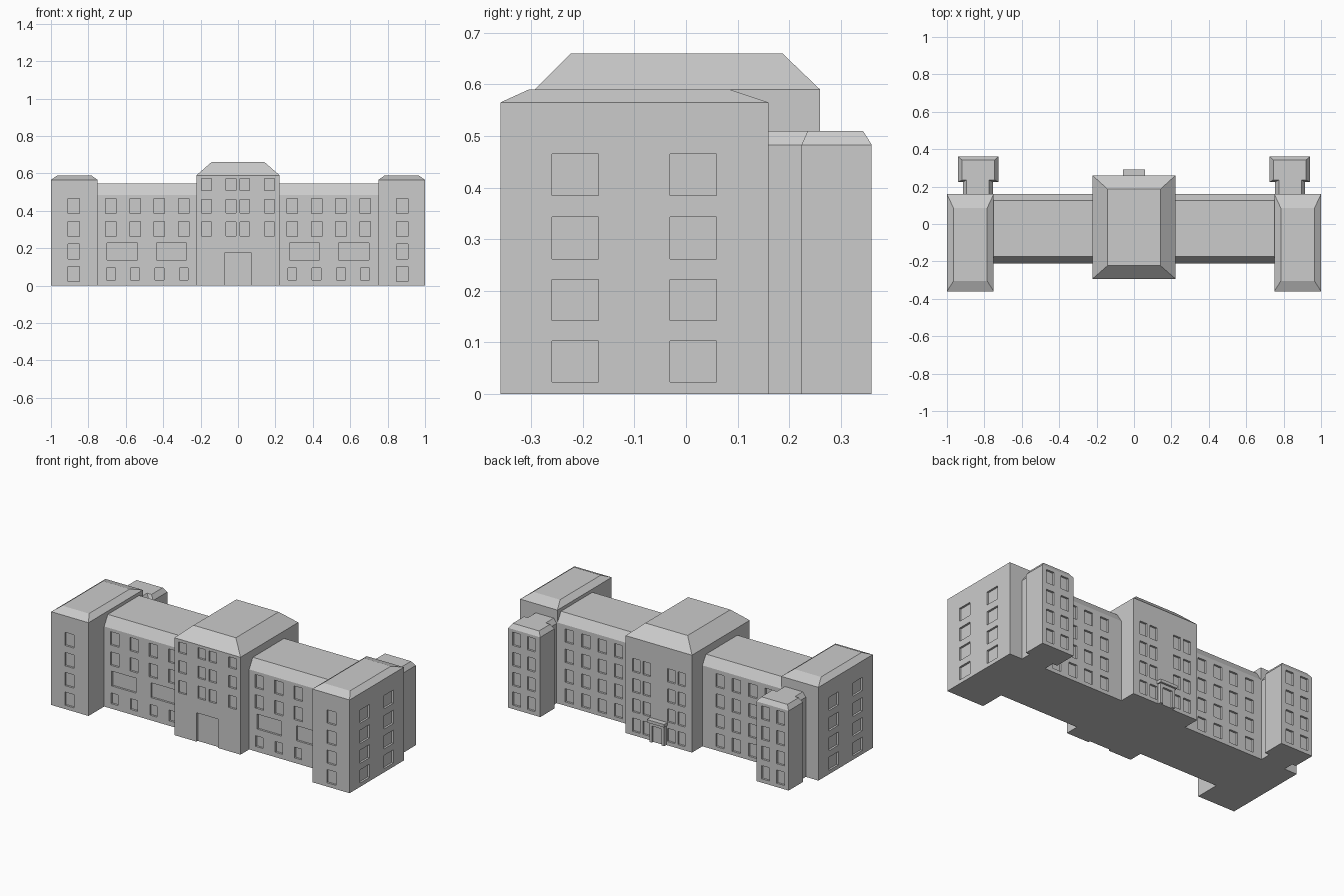
import bpy, bmesh

if "Cube" in bpy.data.objects:
    bpy.data.objects.remove(bpy.data.objects["Cube"])

ROWS = [(0.023, 0.103), (0.142, 0.222), (0.262, 0.343), (0.385, 0.465)]
DEPTH = 0.012


def make(name, bm):
    bmesh.ops.recalc_face_normals(bm, faces=bm.faces)
    me = bpy.data.meshes.new(name)
    bm.to_mesh(me)
    bm.free()
    ob = bpy.data.objects.new(name, me)
    bpy.context.collection.objects.link(ob)
    return ob


def rings(bm, loops):
    # stack of closed loops joined by quads, capped at both ends
    vs = [[bm.verts.new(p) for p in loop] for loop in loops]
    n = len(vs[0])
    for a, b in zip(vs, vs[1:]):
        for i in range(n):
            j = (i + 1) % n
            bm.faces.new((a[i], a[j], b[j], b[i]))
    bm.faces.new(vs[0][::-1])
    bm.faces.new(vs[-1])


def rect(x0, x1, y0, y1, z):
    return [(x0, y0, z), (x1, y0, z), (x1, y1, z), (x0, y1, z)]


def box(bm, x0, x1, y0, y1, z0, z1):
    rings(bm, [rect(x0, x1, y0, y1, z0), rect(x0, x1, y0, y1, z1)])


def hip_block(name, x0, x1, y0, y1, wall, top, dx, front, back):
    # walls plus a cut-off hipped roof
    bm = bmesh.new()
    rings(bm, [rect(x0, x1, y0, y1, 0), rect(x0, x1, y0, y1, wall),
               rect(x0 + dx, x1 - dx, y0 + front, y1 - back, top)])
    return make(name, bm)


def carve(ob, boxes):
    # recess all the openings into the walls
    bm = bmesh.new()
    for b in boxes:
        box(bm, *b)
    cutter = make("window_cutter", bm)
    cutter.hide_render = True
    mod = ob.modifiers.new("windows", 'BOOLEAN')
    mod.operation = 'DIFFERENCE'
    mod.solver = 'EXACT'
    mod.object = cutter
    bpy.context.view_layer.objects.active = ob
    bpy.ops.object.modifier_apply(modifier=mod.name)
    bpy.data.objects.remove(cutter)


def on_y(y, xs, w, rows):
    return [(x - w / 2, x + w / 2, y - DEPTH, y + DEPTH, a, b) for x in xs for a, b in rows]


def span(s, a, b):
    return (a, b) if s > 0 else (-b, -a)


# central block with entrance
center = hip_block("central_block", -0.222, 0.222, -0.293, 0.26, 0.59, 0.66, 0.08, 0.07, 0.073)
carve(center,
      on_y(-0.293, (-0.168, -0.038, 0.036, 0.168), 0.053, [(0.265, 0.34), (0.388, 0.46), (0.508, 0.572)])
      + [(-0.073, 0.072, -0.293 - DEPTH, -0.293 + DEPTH, -0.05, 0.175)]
      + on_y(0.26, (-0.152, -0.082, 0.082, 0.152), 0.05, ROWS))

# rear porch with door recess and canopy
bm = bmesh.new()
box(bm, -0.05, 0.05, 0.25, 0.28, 0, 0.12)
porch = make("rear_porch", bm)
carve(porch, [(-0.032, 0.032, 0.268, 0.3, -0.05, 0.1)])
bm = bmesh.new()
box(bm, -0.058, 0.058, 0.25, 0.292, 0.12, 0.138)
make("rear_canopy", bm)

for s, side in ((-1, "left"), (1, "right")):
    # long wing between centre and end pavilion
    prof = [(-0.21, 0), (-0.21, 0.485), (-0.175, 0.545), (0.125, 0.545), (0.16, 0.49), (0.16, 0)]
    bm = bmesh.new()
    rings(bm, [[(s * x, y, z) for y, z in prof] for x in (0.215, 0.755)])
    wing = make(side + "_wing", bm)
    cols = [s * x for x in (0.29, 0.42, 0.55, 0.68)]
    cuts = on_y(-0.21, cols, 0.056, ROWS[2:]) + on_y(-0.21, cols, 0.048, [(0.03, 0.095)])
    for a, b in ((0.275, 0.437), (0.538, 0.7)):
        cuts.append((*span(s, a, b), -0.21 - DEPTH, -0.21 + DEPTH, 0.138, 0.228))
    cuts += on_y(0.16, [s * x for x in (0.34, 0.45, 0.56, 0.67)], 0.056, ROWS)
    carve(wing, cuts)

    # end pavilion
    pav = hip_block(side + "_pavilion", *span(s, 0.75, 1.0), -0.36, 0.16, 0.565, 0.59, 0.035, 0.055, 0.075)
    cuts = on_y(-0.36, [s * 0.878], 0.06, ROWS)
    for y in (-0.215, 0.014):
        for a, b in ROWS:
            cuts.append((*span(s, 1 - DEPTH, 1 + DEPTH), y - 0.045, y + 0.045, a, b))
    carve(pav, cuts)

    # rear tower and its connecting neck
    tower = hip_block(side + "_rear_tower", *span(s, 0.725, 0.94), 0.224, 0.36, 0.483, 0.51, 0.02, 0.012, 0.017)
    carve(tower, on_y(0.36, (s * 0.785, s * 0.885), 0.052, ROWS))
    hip_block(side + "_tower_neck", *span(s, 0.755, 0.915), 0.15, 0.24, 0.483, 0.51, 0.02, 0, 0)
